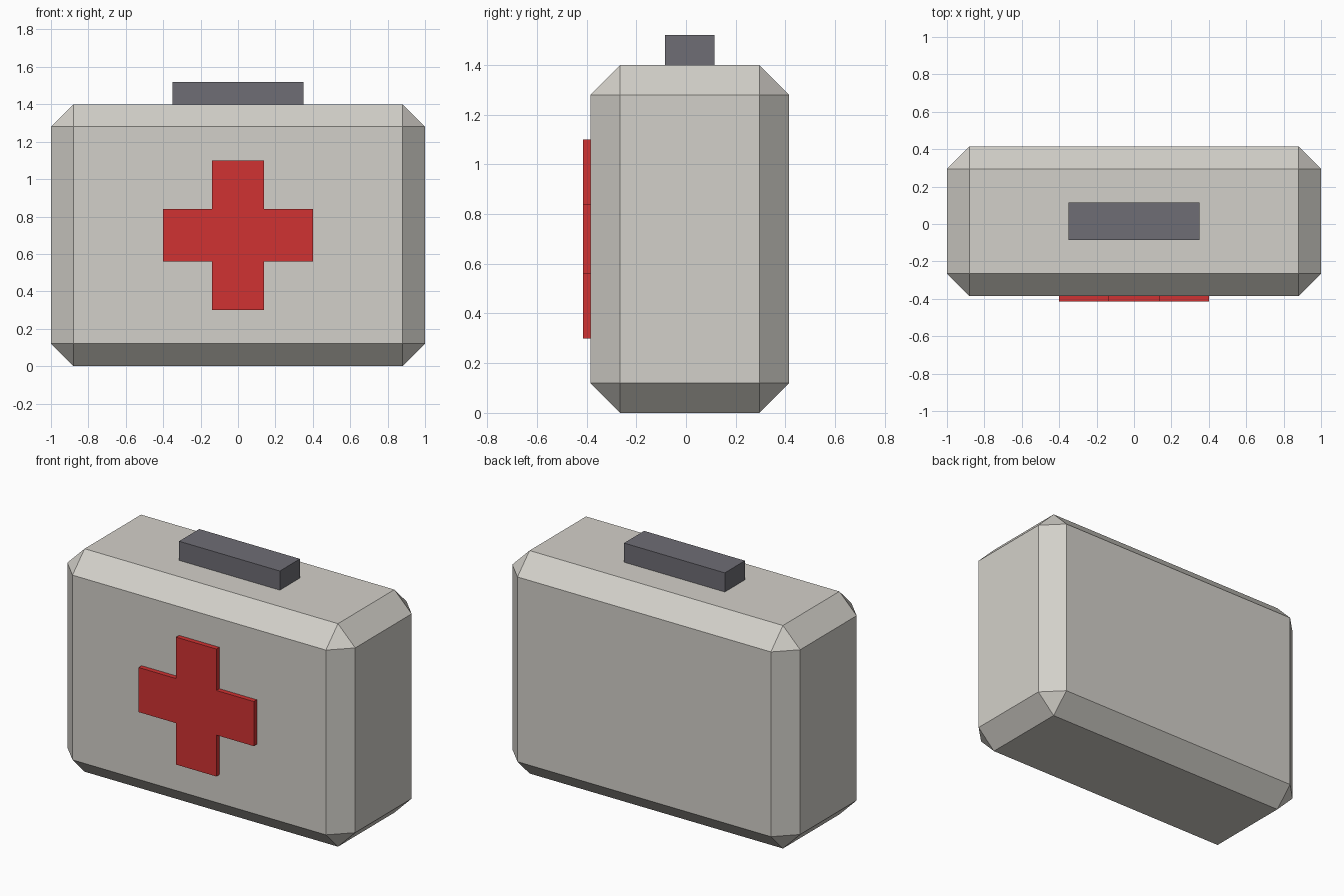
import bpy
import bmesh

cube = bpy.data.objects.get("Cube")
if cube:
    bpy.data.objects.remove(cube, do_unlink=True)


def make_material(name, rgb):
    mat = bpy.data.materials.new(name)
    mat.use_nodes = True
    mat.diffuse_color = (*rgb, 1)
    mat.node_tree.nodes["Principled BSDF"].inputs["Base Color"].default_value = (*rgb, 1)
    return mat


def add_object(name, bm, mat):
    bmesh.ops.recalc_face_normals(bm, faces=bm.faces)
    mesh = bpy.data.meshes.new(name)
    bm.to_mesh(mesh)
    bm.free()
    mesh.materials.append(mat)
    obj = bpy.data.objects.new(name, mesh)
    bpy.context.collection.objects.link(obj)
    return obj


def add_box(name, size, centre, mat, chamfer=0):
    bm = bmesh.new()
    bmesh.ops.create_cube(bm, size=1)
    bmesh.ops.scale(bm, vec=size, verts=bm.verts)
    bmesh.ops.translate(bm, vec=centre, verts=bm.verts)
    if chamfer:
        bmesh.ops.bevel(bm, geom=bm.edges[:], offset=chamfer, segments=1,
                        affect='EDGES', profile=0.5)
    return add_object(name, bm, mat)


beige = make_material("warm light grey", (0.65, 0.63, 0.585))
grey = make_material("dark grey", (0.156, 0.153, 0.177))
red = make_material("red", (0.63, 0.032, 0.032))

# Chamfered case and its handle
add_box("case", (2, 0.8, 1.4), (0, 0.015, 0.7), beige, chamfer=0.12)
add_box("handle", (0.7, 0.2, 0.12), (0, 0.015, 1.46), grey)

# Raised cross: one arm corner turned through four quarters, then extruded
arm, half = 0.4, 0.14
outline = []
for i in range(4):
    for x, z in ((arm, -half), (arm, half), (half, half)):
        for _ in range(i):
            x, z = -z, x
        outline.append((x, -0.385, z + 0.7))
bm = bmesh.new()
face = bm.faces.new([bm.verts.new(p) for p in outline])
extruded = bmesh.ops.extrude_face_region(bm, geom=[face], use_keep_orig=True)
verts = [g for g in extruded["geom"] if isinstance(g, bmesh.types.BMVert)]
bmesh.ops.translate(bm, vec=(0, -0.03, 0), verts=verts)
add_object("front_cross", bm, red)
